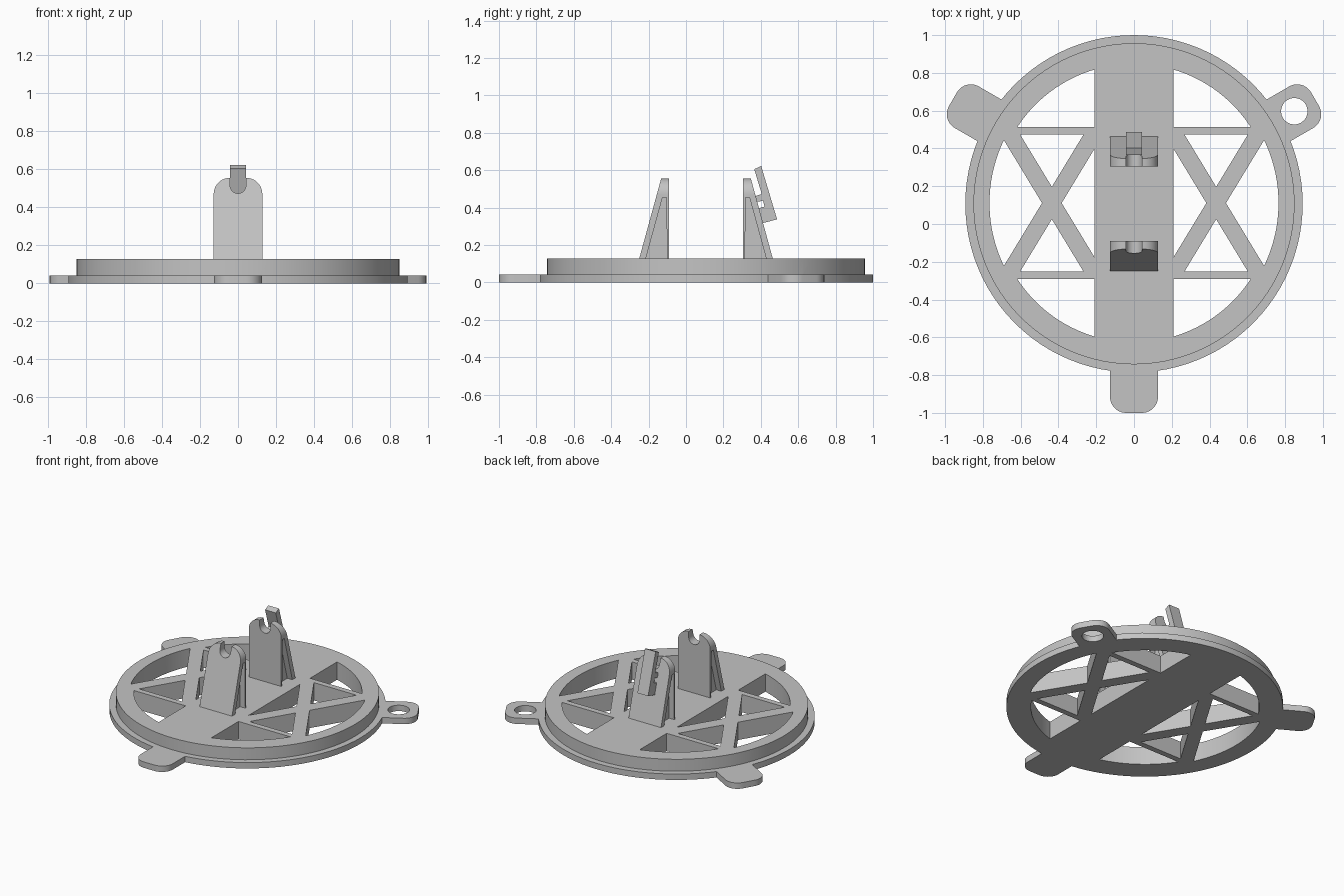
import bpy, bmesh
from math import sin, cos, pi, acos, asin, radians, sqrt
from mathutils import Matrix, Vector

cube = bpy.data.objects.get("Cube")
if cube:
    bpy.data.objects.remove(cube, do_unlink=True)

grey = bpy.data.materials.new("plastic grey")
grey.use_nodes = True
colour = (0.55, 0.55, 0.55, 1)
grey.diffuse_color = colour
grey.node_tree.nodes["Principled BSDF"].inputs["Base Color"].default_value = colour

CY = 0.107                      # centre of the disc along y
RIM, STEP = 0.042, 0.127        # heights of the two tiers


def arc(cx, cy, r, a0, a1, n):
    return [(cx + r * cos(a0 + (a1 - a0) * i / n),
             cy + r * sin(a0 + (a1 - a0) * i / n)) for i in range(n + 1)]


def circle(cx, cy, r, n=96):
    return arc(cx, cy, r, 0, 2 * pi, n)[:-1]


def prism(name, pts, lo, hi, axis="z", matrix=None):
    """Extrude a closed outline along z, x (outline in y, z) or y (outline in x, z)."""
    place = {"z": lambda p, h: (p[0], p[1], h),
             "x": lambda p, h: (h, p[0], p[1]),
             "y": lambda p, h: (p[0], h, p[1])}[axis]
    bm = bmesh.new()
    face = bm.faces.new([bm.verts.new(place(p, lo)) for p in pts])
    top = bmesh.ops.extrude_face_region(bm, geom=[face])["geom"]
    shift = Vector(place((0, 0), hi - lo))
    bmesh.ops.translate(bm, vec=shift, verts=[v for v in top if isinstance(v, bmesh.types.BMVert)])
    if matrix:
        bm.transform(matrix)
    bmesh.ops.recalc_face_normals(bm, faces=bm.faces)
    mesh = bpy.data.meshes.new(name)
    bm.to_mesh(mesh)
    bm.free()
    mesh.materials.append(grey)
    ob = bpy.data.objects.new(name, mesh)
    bpy.context.collection.objects.link(ob)
    return ob


def combine(ob, other, operation):
    mod = ob.modifiers.new("combine", "BOOLEAN")
    mod.operation, mod.solver, mod.object = operation, "EXACT", other
    bpy.context.view_layer.objects.active = ob
    bpy.ops.object.modifier_apply(modifier=mod.name)
    bpy.data.objects.remove(other, do_unlink=True)


def smooth(ob):
    bpy.ops.object.select_all(action="DESELECT")
    ob.select_set(True)
    bpy.context.view_layer.objects.active = ob
    bpy.ops.object.shade_smooth_by_angle(angle=radians(30))


# Stepped disc
base = prism("base_frame", circle(0, CY, 0.893), 0, RIM)
combine(base, prism("upper_disc", circle(0, CY, 0.85), 0.02, STEP), "UNION")

# Three mounting ears with screw holes
HALF, ROUND, END = 0.127, 0.085, 1.107
corner = END - ROUND
ear = [(0.83, -HALF)] + arc(corner, -HALF + ROUND, ROUND, -pi / 2, 0, 10) \
    + arc(corner, HALF - ROUND, ROUND, 0, pi / 2, 10) + [(0.83, HALF)]
for angle in (30, 150, 270):
    turn = Matrix.Translation((0, CY, 0)) @ Matrix.Rotation(radians(angle), 4, "Z")
    combine(base, prism("ear", ear, 0, RIM, matrix=turn), "UNION")
    combine(base, prism("ear_hole", circle(0.98, 0, 0.07, 32), -0.1, 0.1, matrix=turn), "DIFFERENCE")

# Openings that leave the centre strip, cross bars and diagonal braces
STRIP, MID, GAP, SLOPE = 0.208, 0.435, 0.052, 1.65
BAR_IN, BAR_OUT, R_END, R_SIDE = 0.363, 0.403, 0.737, 0.765
end_hole = [(STRIP, BAR_OUT)] + arc(0, 0, R_END, asin(BAR_OUT / R_END), acos(STRIP / R_END), 20)
tip = GAP * SLOPE
spread = (BAR_IN - tip) / SLOPE
bar_hole = [(MID, tip), (MID + spread, BAR_IN), (MID - spread, BAR_IN)]
rise = (MID - GAP - STRIP) * SLOPE
strip_hole = [(STRIP, -rise), (MID - GAP, 0), (STRIP, rise)]
# where the brace edge y = SLOPE * (x - x0) meets the side arc
x0, k = MID + GAP, 1 + SLOPE ** 2
hit = (SLOPE ** 2 * x0 + sqrt(k * R_SIDE ** 2 - (SLOPE * x0) ** 2)) / k
swing = acos(hit / R_SIDE)
side_hole = [(x0, 0)] + arc(0, 0, R_SIDE, -swing, swing, 24)
for sx in (1, -1):
    for sy in (1, -1):
        holes = [end_hole, bar_hole] + ([strip_hole, side_hole] if sy == 1 else [])
        for hole in holes:
            pts = [(sx * x, CY + 0.004 + sy * y) for x, y in hole]
            combine(base, prism("opening", pts, -0.1, 0.3), "DIFFERENCE")
smooth(base)

# Two notched uprights, mirrored about the disc centre
WIDE, TOP, SLOT = 0.128, 0.555, 0.042
outline = [(-WIDE, 0.1), (WIDE, 0.1)] \
    + arc(WIDE - 0.085, TOP - 0.085, 0.085, 0, pi / 2, 10) \
    + arc(-WIDE + 0.085, TOP - 0.085, 0.085, pi / 2, pi, 10)
slot = [(SLOT, 0.7)] + arc(0, 0.515, SLOT, 0, -pi, 16) + [(-SLOT, 0.7)]
wedge = [(0.197, 0.12), (0.359, 0.12), (0.237, TOP + 0.01), (0.197, TOP + 0.01)]
recess = [(0.208, STEP), (0.322, STEP), (0.232, 0.455), (0.212, 0.455)]
for name, s in (("front_upright", -1), ("rear_upright", 1)):
    flip = lambda pts: [(CY + s * y, z) for y, z in pts]
    post = prism(name, flip(wedge), -WIDE, WIDE, "x")
    combine(post, prism("outline", outline, -0.6, 0.8, "y"), "INTERSECT")
    combine(post, prism("slot", slot, -0.6, 0.8, "y"), "DIFFERENCE")
    for lo, hi in ((-0.2, -0.088), (0.088, 0.2)):
        combine(post, prism("recess", flip(recess), lo, hi, "x"), "DIFFERENCE")
    smooth(post)

# Tilted spring clip with a tooth, behind the rear upright
clip = [(0.365, 0.605), (0.402, 0.622), (0.487, 0.337), (0.408, 0.316),
        (0.384, 0.395), (0.42, 0.405), (0.412, 0.437), (0.373, 0.428),
        (0.363, 0.458), (0.405, 0.472)]
prism("clip", clip, -SLOT, SLOT, "x")
